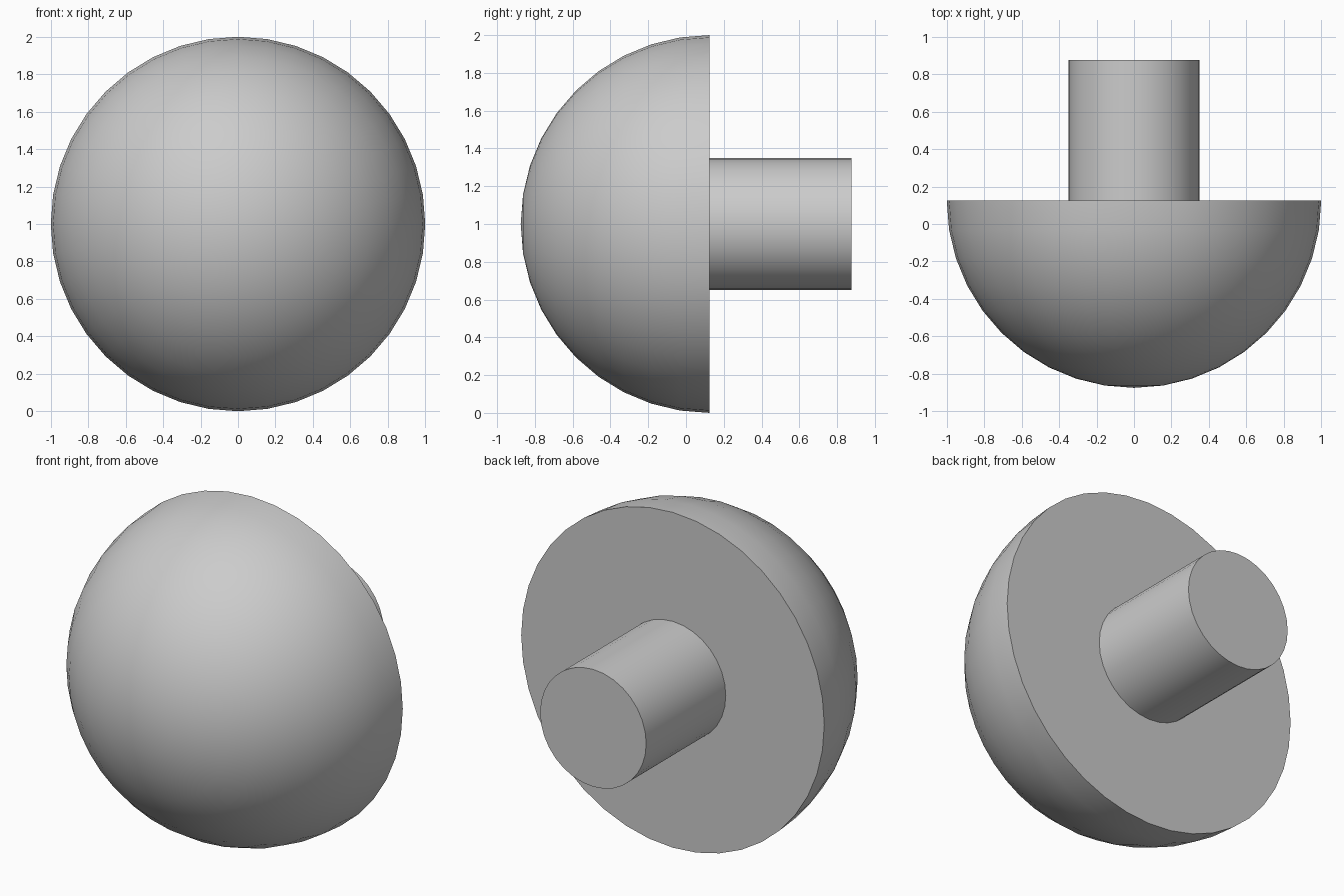
import bpy, bmesh, math

cube = bpy.data.objects.get("Cube")
if cube:
    bpy.data.objects.remove(cube, do_unlink=True)

grey = bpy.data.materials.new("plain grey")
grey.use_nodes = True
color = (0.6, 0.6, 0.6, 1)
grey.diffuse_color = color
grey.node_tree.nodes["Principled BSDF"].inputs["Base Color"].default_value = color

RIM_Y = 0.125


def lathe(name, profile, sides):
    """Revolve (radius, y) points about the horizontal axis at z = 1."""
    bm = bmesh.new()
    verts = [bm.verts.new((0, y, 1 + r)) for r, y in profile]
    edges = [bm.edges.new(pair) for pair in zip(verts, verts[1:])]
    bmesh.ops.spin(bm, geom=verts + edges, cent=(0, 0, 1), axis=(0, 1, 0),
                   angle=math.tau, steps=sides, use_duplicate=False)
    bmesh.ops.remove_doubles(bm, verts=bm.verts, dist=1e-4)
    bmesh.ops.recalc_face_normals(bm, faces=bm.faces)
    mesh = bpy.data.meshes.new(name)
    bm.to_mesh(mesh)
    bm.free()
    mesh.materials.append(grey)
    obj = bpy.data.objects.new(name, mesh)
    bpy.context.collection.objects.link(obj)
    bpy.ops.object.select_all(action="DESELECT")
    obj.select_set(True)
    bpy.context.view_layer.objects.active = obj
    bpy.ops.object.shade_smooth_by_angle(angle=math.radians(40))


# Domed cap with a flat back
rings = 10
dome = [(math.sin(a), RIM_Y - math.cos(a))
        for a in (i * math.pi / 2 / rings for i in range(rings + 1))]
lathe("domed_cap", dome + [(0, RIM_Y)], 40)

# Round stem behind the cap
lathe("stem", [(0, RIM_Y), (0.35, RIM_Y), (0.35, 0.875), (0, 0.875)], 32)
